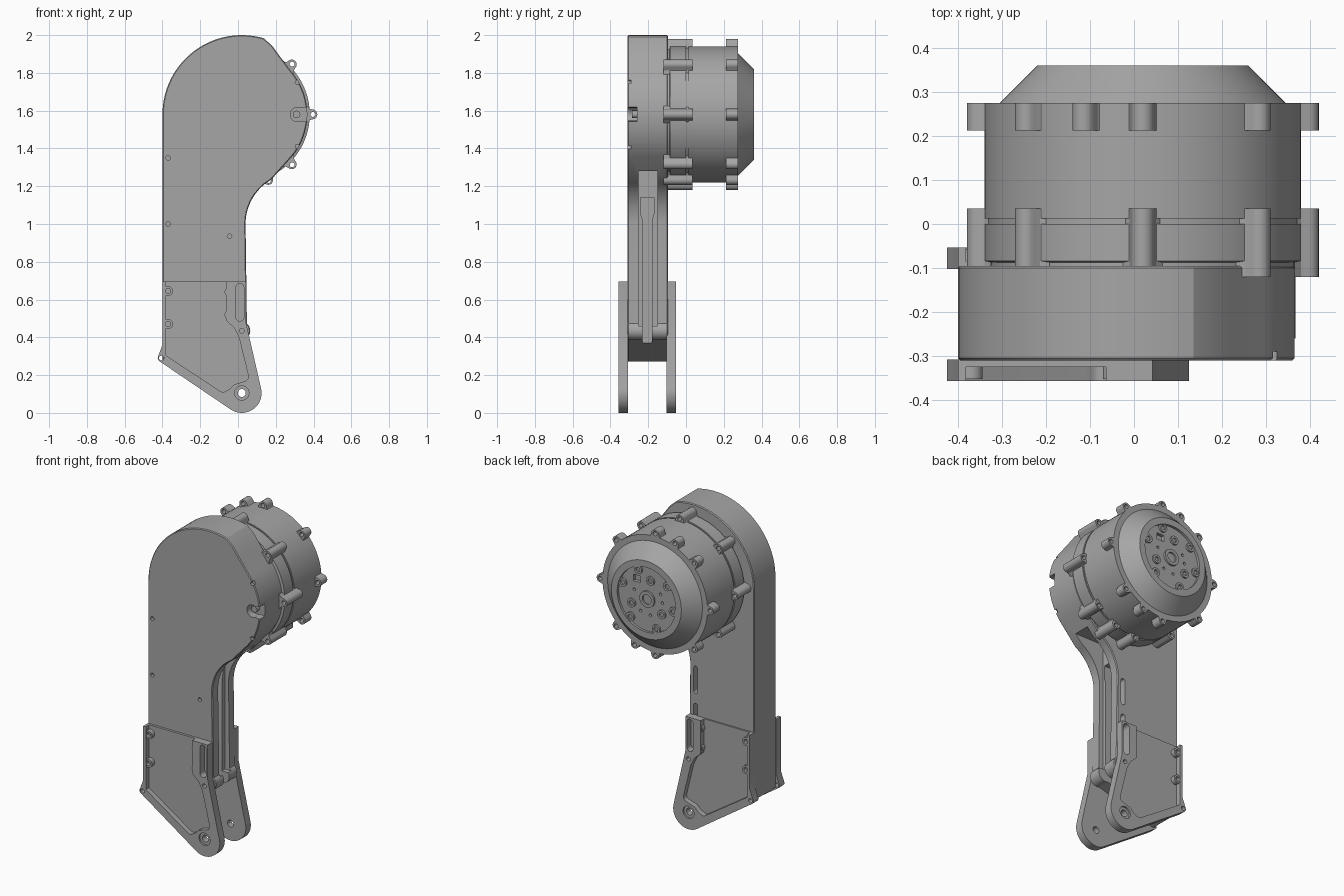
import bpy, bmesh
from math import sin, cos, radians, pi

if "Cube" in bpy.data.objects:
    bpy.data.objects.remove(bpy.data.objects["Cube"])

grey = bpy.data.materials.new("machined_grey")
grey.use_nodes = True
GREY = (0.38, 0.38, 0.38, 1)
grey.diffuse_color = GREY
grey.node_tree.nodes["Principled BSDF"].inputs["Base Color"].default_value = GREY

AX, AZ = 0.02, 1.58      # motor axis
MID = -0.205             # mid plane of the arm


def arc(cx, cz, r, a0, a1, n=16):
    angles = [radians(a0 + (a1 - a0) * i / n) for i in range(n + 1)]
    return [(cx + r * cos(a), cz + r * sin(a)) for a in angles]


def circle(cx, cz, r, n=24):
    return arc(cx, cz, r, 0, 360 - 360 / n, n - 1)


def slot(x, z0, z1, r):
    return arc(x, z1 - r, r, 0, 180, 8) + arc(x, z0 + r, r, 180, 360, 8)


def finish(name, bm):
    bmesh.ops.recalc_face_normals(bm, faces=bm.faces)
    mesh = bpy.data.meshes.new(name)
    bm.to_mesh(mesh)
    bm.free()
    ob = bpy.data.objects.new(name, mesh)
    bpy.context.collection.objects.link(ob)
    mesh.materials.append(grey)
    return ob


def prism(name, outlines, y0, y1):
    """Extrude closed x-z outlines from y0 to y1."""
    bm = bmesh.new()
    for pts in outlines:
        face = bm.faces.new([bm.verts.new((x, y0, z)) for x, z in pts])
        out = bmesh.ops.extrude_face_region(bm, geom=[face])
        for v in out["geom"]:
            if isinstance(v, bmesh.types.BMVert):
                v.co.y = y1
    return finish(name, bm)


def side_prism(name, pts, x0, x1):
    """Extrude a closed y-z outline along x."""
    bm = bmesh.new()
    face = bm.faces.new([bm.verts.new((x0, y, z)) for y, z in pts])
    out = bmesh.ops.extrude_face_region(bm, geom=[face])
    for v in out["geom"]:
        if isinstance(v, bmesh.types.BMVert):
            v.co.x = x1
    return finish(name, bm)


def lathe(name, profile, n=72):
    """Revolve (radius, y) points about the motor axis."""
    bm = bmesh.new()
    rings = [[bm.verts.new((AX + r * cos(2 * pi * i / n), y, AZ + r * sin(2 * pi * i / n)))
              for i in range(n)] for r, y in profile]
    for a, b in zip(rings, rings[1:]):
        for i in range(n):
            j = (i + 1) % n
            bm.faces.new((a[i], a[j], b[j], b[i]))
    bm.faces.new(rings[0])
    bm.faces.new(rings[-1])
    return finish(name, bm)


def apply(ob, mod):
    bpy.context.view_layer.objects.active = ob
    bpy.ops.object.modifier_apply(modifier=mod.name)


def cut(ob, cutter):
    mod = ob.modifiers.new("cut", "BOOLEAN")
    mod.operation, mod.solver, mod.object = "DIFFERENCE", "EXACT", cutter
    apply(ob, mod)
    bpy.data.objects.remove(cutter)


def polar(r, deg):
    return AX + r * cos(radians(deg)), AZ + r * sin(radians(deg))


# Arm housing: big rounded head, straight shank, slanted foot
outline = (arc(AX, AZ, 0.42, 180, 74, 32) + [(0.18, 1.945), (0.22, 1.89)]
           + arc(AX, AZ, 0.347, 40, -40, 20)
           + arc(0.31, 1.0, 0.27, 120, 180, 14)
           + arc(0.015, 0.435, 0.05, 50, -110, 12) + [(-0.4, 0.27)])
arm = prism("arm_housing", [outline], -0.31, -0.095)
bev = arm.modifiers.new("edge", "BEVEL")
bev.width, bev.segments, bev.limit_method, bev.angle_limit = 0.005, 1, "ANGLE", radians(60)
apply(arm, bev)

# Open channel and deeper stepped slot along the shank
cut(arm, side_prism("channel_cutter", [(-0.252, 0.46), (-0.15, 0.46), (-0.15, 1.28), (-0.252, 1.28)], 0.015, 0.3))
half = [(0.025, 0.3), (0.025, 1.02), (0.036, 1.06), (0.036, 1.14)]
stepped = [(MID + w, z) for w, z in half] + [(MID - w, z) for w, z in reversed(half)]
cut(arm, side_prism("slot_cutter", stepped, -0.06, 0.3))
cut(arm, prism("back_slots", [slot(0.0, 0.83, 1.0, 0.014), slot(0.0, 0.5, 0.77, 0.014)], -0.16, -0.08))

# Small cover holes and the side notch with its screw
holes = [(-0.37, 1.35), (-0.37, 1.0), (-0.045, 0.935), (0.315, 1.75), (0.315, 1.41)]
cut(arm, prism("cover_holes", [circle(x, z, 0.012, 16) for x, z in holes], -0.33, -0.29))
notch = arc(0.315, AZ, 0.038, 60, 300, 16) + [(0.4, AZ - 0.045), (0.4, AZ + 0.045)]
cut(arm, prism("notch_cutter", [notch], -0.33, -0.26))
screw = prism("notch_screw", [circle(0.31, AZ, 0.02)], -0.285, -0.25)

# Motor body with groove, conical end and shallow end pocket
motor = lathe("motor_body", [
    (0.345, -0.11), (0.345, -0.088), (0.36, -0.084), (0.36, 0.0), (0.353, 0.0), (0.353, 0.012),
    (0.36, 0.012), (0.36, 0.275), (0.325, 0.275), (0.24, 0.36), (0.2, 0.36), (0.2, 0.345)])


def lug(deg):
    """Rounded ear with a flared root on the motor rim."""
    a = radians(deg)
    local = [(0.345, -0.045), (0.36, -0.03)] + arc(0.374, 0, 0.026, -90, 90, 10) + [(0.36, 0.03), (0.345, 0.045)]
    return [(AX + u * cos(a) - v * sin(a), AZ + u * sin(a) + v * cos(a)) for u, v in local]


front_angles = [0, 45, 90, 135, 180, 225, 270, 292, 315]
rear_angles = front_angles + [111]
for name, angles, y0, y1 in (("front_lugs", front_angles, -0.12, 0.035),
                             ("rear_lugs", rear_angles, 0.213, 0.275)):
    lugs = prism(name, [lug(a) for a in angles], y0, y1)
    cut(lugs, prism("lug_holes", [circle(*polar(0.377, a), 0.013, 16) for a in angles], y0 - 0.02, y1 + 0.02))

# End cap details: hub, screw bosses, square port, small holes
hub = prism("end_hub", [circle(AX, AZ, 0.05, 32)], 0.335, 0.357)
cut(hub, prism("hub_bore", [circle(AX, AZ, 0.03, 32)], 0.347, 0.37))
seats = [polar(0.12, a) for a in (-25, 100, 215)] + [polar(0.18, a) for a in (20, 70, 140, 190, 250, 310)]
bosses = prism("end_bosses", [circle(x, z, 0.027) for x, z in seats], 0.335, 0.356)
cut(bosses, prism("boss_bores", [circle(x, z, 0.014, 16) for x, z in seats], 0.346, 0.37))
px, pz = polar(0.13, 55)
ports = [[(px - .025, pz - .02), (px + .025, pz - .02), (px + .025, pz + .02), (px - .025, pz + .02)]]
ports += [circle(*polar(0.1, a), 0.009, 12) for a in (20, 150, 180, 260, 300)]
cut(motor, prism("port_cutter", ports, 0.325, 0.37))

# Foot brackets: pocketed plates, mirrored on both faces of the arm
plate = ([(-0.4, 0.695), (-0.4, 0.36)] + arc(-0.405, 0.29, 0.02, 165, 240, 6)
         + arc(AX, 0.105, 0.105, 238, 374, 24) + [(0.042, 0.48), (0.042, 0.695)])
pocket = ([(-0.382, 0.75), (-0.382, 0.305), (-0.11, 0.125)] + arc(-0.08, 0.135, 0.025, 220, 300, 4)
          + [(-0.045, 0.125), (-0.02, 0.15)] + arc(0.03, 0.192, 0.025, -80, 15, 6)
          + [(0.005, 0.4), (-0.02, 0.45), (-0.064, 0.49), (-0.064, 0.75)])
screws = [(-0.37, 0.645), (-0.37, 0.47), (-0.045, 0.64), (-0.045, 0.52)]


def mirrored_y(y, side):
    return y if side < 0 else 2 * MID - y


for side, label in ((-1, "front"), (1, "back")):
    def slab(name, outlines, y0, y1):
        return prism(name, outlines, mirrored_y(y0, side), mirrored_y(y1, side))
    bracket = slab(label + "_bracket", [plate], -0.357, -0.308)
    cut(bracket, slab("pocket_cutter", [pocket], -0.4, -0.325))
    through = [circle(AX, 0.105, 0.021), slot(0.01, 0.485, 0.685, 0.021),
               circle(0.02, 0.435, 0.013, 16), circle(-0.405, 0.29, 0.013, 16)]
    cut(bracket, slab("bracket_holes", through, -0.4, -0.28))
    cut(bracket, slab("pivot_counterbore", [circle(AX, 0.105, 0.038)], -0.4, -0.347))
    pads = slab(label + "_screw_pads", [circle(x, z, 0.026) for x, z in screws], -0.352, -0.32)
    cut(pads, slab("pad_holes", [circle(x, z, 0.014, 16) for x, z in screws], -0.4, -0.33))

# Smooth curved walls, keep edges crisp
bpy.ops.object.select_all(action="DESELECT")
for ob in bpy.context.collection.objects:
    if ob.type == "MESH" and grey.name in ob.data.materials:
        ob.select_set(True)
        bpy.context.view_layer.objects.active = ob
bpy.ops.object.shade_smooth_by_angle(angle=radians(25))
